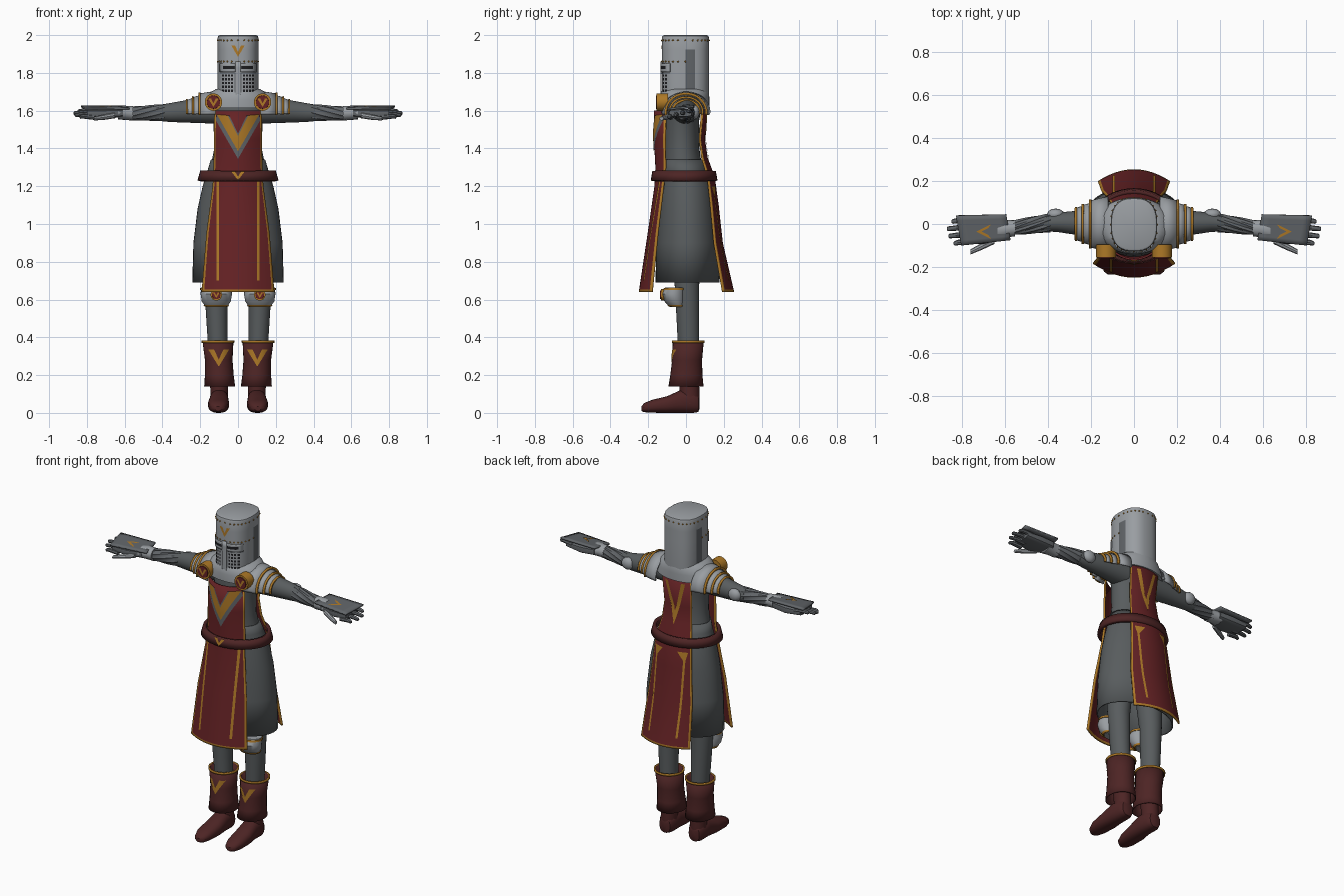
import bpy, bmesh
from math import sin, cos, tau, pi, radians
from mathutils import Vector

cube = bpy.data.objects.get("Cube")
if cube:
    bpy.data.objects.remove(cube)


def material(name, r, g, b):
    m = bpy.data.materials.new(name)
    m.use_nodes = True
    m.diffuse_color = (r, g, b, 1)
    m.node_tree.nodes["Principled BSDF"].inputs["Base Color"].default_value = (r, g, b, 1)
    return m


STEEL = material("light steel", .32, .34, .36)
PLATE = material("dark steel", .12, .13, .14)
MAIL = material("grey mail", .098, .108, .112)
RED = material("deep red cloth", .13, .016, .018)
LEATHER = material("brown leather", .075, .018, .018)
GOLD = material("gold trim", .42, .19, .02)
BLACK = material("black openings", .012, .012, .014)
made = []


def finish(name, bm, mats, s=1, thick=0):
    """Turn a bmesh into an object; s = -1 mirrors it across x."""
    for v in bm.verts:
        v.co.x *= s
    bmesh.ops.recalc_face_normals(bm, faces=bm.faces)
    me = bpy.data.meshes.new(name)
    bm.to_mesh(me)
    bm.free()
    for m in mats:
        me.materials.append(m)
    ob = bpy.data.objects.new(name, me)
    bpy.context.collection.objects.link(ob)
    if thick:
        mod = ob.modifiers.new("thickness", 'SOLIDIFY')
        mod.thickness = thick
        mod.offset = 0
    made.append(ob)
    return ob


def power(v, p):
    return (1 if v >= 0 else -1) * abs(v) ** (2 / p)


def loft(name, rings, mat, axis='z', n=28, p=2, s=1, arc=None, caps=True,
         thick=0, ripple=0, twist=0):
    """Skin rings (position, centre a, centre b, radius a, radius b) along an axis."""
    bm = bmesh.new()
    a0, a1 = arc or (0, tau)
    count = n + 1 if arc else n
    rows = []
    for k, (t, ca, cb, ra, rb) in enumerate(rings):
        row = []
        for i in range(count):
            ang = a0 + (a1 - a0) * i / n + twist * k
            f = 1 - ripple * (i % 2)
            a, b = ca + ra * f * power(cos(ang), p), cb + rb * f * power(sin(ang), p)
            row.append(bm.verts.new({'z': (a, b, t), 'x': (t, a, b), 'y': (a, t, b)}[axis]))
        rows.append(row)
    for r0, r1 in zip(rows, rows[1:]):
        for i in range(n):
            j = (i + 1) % count
            bm.faces.new((r0[i], r0[j], r1[j], r1[i]))
    if caps and not arc:
        bm.faces.new(rows[0])
        bm.faces.new(rows[-1])
    return finish(name, bm, [mat], s, thick)


def decal(name, quads, mat, proj, s=1, thick=0, cuts=6):
    """Thin patches: 2D quads split into a grid and projected onto a surface."""
    bm = bmesh.new()
    for q in quads:
        a, b, c, d = (Vector(v) for v in q)
        g = [[bm.verts.new(proj(*a.lerp(b, i / cuts).lerp(d.lerp(c, i / cuts), j / cuts)))
              for i in range(cuts + 1)] for j in range(cuts + 1)]
        for j in range(cuts):
            for i in range(cuts):
                bm.faces.new((g[j][i], g[j][i + 1], g[j + 1][i + 1], g[j + 1][i]))
    return finish(name, bm, [mat], s, thick)


def rect(x0, x1, z0, z1):
    return [(x0, z0), (x1, z0), (x1, z1), (x0, z1)]


def both(*quads):
    return [[(k * x, z) for x, z in q] for q in quads for k in (1, -1)]


def chevron(x, z0, h):
    """V of two slanted bars, half width and height h, tip at z0."""
    arm = [(0, z0), (x, z0 + h), (x * .45, z0 + h), (0, z0 + h * .42)]
    return [[(x0 + k * a, b) for a, b in arm] for k in (1, -1) for x0 in (0,)]


# Mail body, hollow skirt and legs
loft("mail_torso", [(1.22, 0, -.005, .165, .12), (1.3, 0, -.015, .145, .1), (1.4, 0, -.022, .126, .093),
                    (1.55, 0, -.022, .13, .092), (1.62, 0, -.015, .15, .1), (1.7, 0, 0, .09, .09)], MAIL)
loft("mail_skirt", [(.69, 0, .008, .238, .166), (.9, 0, .008, .232, .16), (1.08, 0, .006, .21, .148),
                    (1.2, 0, .003, .183, .136), (1.29, 0, -.006, .155, .112), (1.34, 0, -.016, .14, .098)],
     MAIL, n=40, caps=False, thick=.008)
loft("belt", [(1.228, 0, -.01, .205, .167), (1.28, 0, -.01, .19, .158)], LEATHER, n=40, caps=False, thick=.02)

# Tabard panels: rows of (z, half width, y at middle, y at edge)
FRONT = [(1.6, .122, -.165, -.105), (1.45, .124, -.165, -.11), (1.3, .126, -.157, -.108),
         (1.2, .132, -.162, -.12), (.95, .165, -.198, -.15), (.64, .19, -.245, -.18)]
BACK = [(1.66, .1, .115, .09), (1.45, .092, .095, .072), (1.35, .1, .11, .085), (1.25, .12, .147, .115),
        (1.1, .132, .168, .132), (.9, .15, .19, .15), (.64, .166, .25, .195)]


def panel_y(rows, x, z, u=None):
    """Half width and y of a panel at height z."""
    z = min(max(z, rows[-1][0]), rows[0][0])
    for r0, r1 in zip(rows, rows[1:]):
        if z >= r1[0]:
            t = (r0[0] - z) / (r0[0] - r1[0])
            w, ym, ye = (r0[k] + (r1[k] - r0[k]) * t for k in (1, 2, 3))
            u = x / w if u is None else u
            return u * w, ym + (ye - ym) * u * u


def panel(name, rows):
    bm = bmesh.new()
    us = [-1, -.93] + [k / 6 for k in range(-5, 6)] + [.93, 1]
    zs = sorted({r[0] for r in rows} | {rows[-1][0] + .012}, reverse=True)
    grid = []
    for z in zs:
        pts = [panel_y(rows, 0, z, u) for u in us]
        grid.append([bm.verts.new((x, y, z)) for x, y in pts])
    for j in range(len(zs) - 1):
        for i in range(len(us) - 1):
            f = bm.faces.new((grid[j][i], grid[j][i + 1], grid[j + 1][i + 1], grid[j + 1][i]))
            f.material_index = int(i in (0, len(us) - 2) or j == len(zs) - 2)
    finish(name, bm, [RED, GOLD], thick=.01)


panel("front_tabard", FRONT)
panel("back_tabard", BACK)


def on_front(x, z):
    return x, panel_y(FRONT, x, z)[1] - .009, z


def on_back(x, z):
    return x, panel_y(BACK, x, z)[1] + .009, z


decal("front_stripes", both(rect(.1, .114, .7, 1.23)), GOLD, on_front)
decal("chest_chevron", both([(0, 1.385), (.112, 1.58), (.055, 1.575), (0, 1.465)]), GOLD, on_front)
decal("chest_chevron_edge", both([(0, 1.345), (.118, 1.55), (.112, 1.58), (0, 1.385)],
                                 [(0, 1.465), (.055, 1.575), (.047, 1.575), (0, 1.48)]), PLATE, on_front)
decal("back_stripes", both(rect(.088, .1, .7, 1.2), [(.05, 1.2), (.11, 1.2), (.1, 1.15), (.088, 1.15)]),
      GOLD, on_back)
decal("back_chevron", both([(0, 1.34), (.068, 1.6), (.045, 1.6), (0, 1.42)]), GOLD, on_back)
decal("belt_chevron", chevron(.035, 1.232, .045), GOLD,
      lambda x, z: (x, -.191 + .2 * (z - 1.23), z))

# Helmet: flat-topped, dark seam down each side
HX, HY, HC, HP = .108, .125, -.003, 2.6
helm = loft("helmet", [(z, 0, HC, HX * f, HY * f) for z, f in
                       ((1.655, .97), (1.7, 1), (1.86, 1), (1.925, 1), (1.985, 1), (1.996, .97), (2.0, .9))],
            STEEL, n=40, p=HP)
helm.data.materials.append(PLATE)
for f in helm.data.polygons:
    c = f.center
    f.material_index = int(1.69 < c.z < 1.93 and 0 < c.y < .05)


def on_helm(x, z, off=.004):
    return x, HC - HY * (1 - min(abs(x / HX), 1) ** HP) ** (1 / HP) - off, z


decal("face_cross", [rect(-.014, .014, 1.66, 1.86)] + both(rect(.014, .095, 1.805, 1.85)), STEEL, on_helm, thick=.006)
decal("eye_slits", both(rect(.018, .092, 1.82, 1.836)), BLACK, lambda x, z: on_helm(x, z, .008))
decal("face_cross_edge", both(rect(.014, .019, 1.66, 1.8), rect(.019, .095, 1.797, 1.803)), PLATE, on_helm)
decal("breath_holes", both(*[rect(x, x + .009, z, z + .012) for x in (.027, .043, .059, .075)
                             for z in (1.68, 1.7, 1.72, 1.74, 1.76, 1.78)]), BLACK, on_helm, cuts=1)
decal("helmet_chevron", chevron(.035, 1.885, .06), GOLD, on_helm)
bm = bmesh.new()
for z, arcs in ((1.972, range(28)), (1.86, range(14, 29))):
    for i in arcs:
        a = tau * i / 28
        geo = bmesh.ops.create_icosphere(bm, subdivisions=1, radius=.005)
        bmesh.ops.translate(bm, verts=geo["verts"],
                            vec=(HX * power(cos(a), HP), HC + HY * power(sin(a), HP), z))
finish("helmet_rivets", bm, [GOLD])

# Shoulder mantle
loft("shoulder_mantle", [(1.615, 0, -.008, .185, .132), (1.66, 0, -.008, .175, .132), (1.695, 0, -.006, .15, .128),
                         (1.715, 0, -.003, .115, .118)], STEEL, n=36)

for s, side in ((1, "left_"), (-1, "right_")):
    def part(name, rings, mat, **kw):
        return loft(side + name, rings, mat, s=s, **kw)

    # Layered shoulder plates with gold rims
    for k, (x0, x1, r0, r1, top) in enumerate(((.12, .205, .125, .105, .105), (.195, .24, .095, .085, .085),
                                               (.235, .272, .082, .07, .07))):
        part(f"shoulder_plate_{k + 1}", [(x0, 0, 1.595, r0, top), (x1, 0, 1.592, r1, top - .01)], STEEL,
             axis='x', arc=(-.15, pi + .15), thick=.008)
        part(f"shoulder_rim_{k + 1}", [(x1 - .006, 0, 1.592, r1 + .003, top - .006),
                                       (x1 + .004, 0, 1.592, r1 + .003, top - .007)], GOLD,
             axis='x', arc=(-.15, pi + .15), thick=.012)

    # Round badges on shoulder and knee
    for name, x, z, r, y in (("shoulder_badge", .13, 1.645, .046, -.155), ("knee_badge", .115, .625, .03, -.133)):
        part(name + "_rim", [(y + .06, x, z, r, r), (y, x, z, r, r)], GOLD, axis='y')
        part(name, [(y + .01, x, z, r * .8, r * .8), (y - .005, x, z, r * .75, r * .75)], RED, axis='y')
        decal(side + name + "_chevron", chevron(r * .62, z - r * .55, r), GOLD,
              lambda u, w: (x + u, y - .008, w), s=s)

    # Arm
    part("upper_arm", [(.08, -.005, 1.6, .075, .07), (.25, .005, 1.598, .058, .062), (.36, .008, 1.59, .045, .05),
                       (.42, .004, 1.588, .038, .042)], MAIL, axis='x')
    part("forearm", [(.39 + .038 * k, .006 - .005 * k, 1.59 - .001 * k, .045 - .002 * k, .046 - .002 * k)
                     for k in range(6)], PLATE, axis='x', n=20, ripple=.14, twist=.22)
    part("elbow_cap", [(.365 + .04 * cos(t * pi / 6), .045, 1.592, .026 * sin(t * pi / 6) + .001,
                        .037 * sin(t * pi / 6) + .001) for t in range(7)], STEEL, axis='x', n=16)
    part("cuff", [(.555, -.02, 1.586, .038, .038), (.59, -.021, 1.588, .04, .038), (.635, -.024, 1.588, .054, .034)],
         STEEL, axis='x', n=16)

    # Gauntlet with back plate, fingers and thumb
    part("hand", [(.61, -.02, 1.588, .05, .023), (.7, -.027, 1.584, .066, .025), (.8, -.03, 1.587, .06, .018)],
         PLATE, axis='x', n=16, p=4)
    decal(side + "hand_plate", [[(.595, .045), (.83, .04), (.805, -.1), (.575, -.075)]], PLATE,
          lambda x, y: (x, y, 1.618 + .1 * y), s=s, thick=.01)
    decal(side + "hand_chevron", [[(.735, -.035), (.665, .0), (.68, -.02), (.71, -.035)],
                                  [(.735, -.035), (.665, -.07), (.68, -.05), (.71, -.035)]], GOLD,
          lambda x, y: (x, y, 1.627 + .1 * y), s=s)
    for k, tip in enumerate((.85, .872, .865, .84)):
        y = .02 - .034 * k
        z = 1.6 - .01 * k
        part(f"finger_{k + 1}", [(.76, y, z - .006, .014, .013), (.82, y - .004, z, .013, .012),
                                 (tip - .006, y - .008, z - .003, .011, .01), (tip, y - .008, z - .003, .006, .005)],
             PLATE, axis='x', n=8)
    part("thumb", [(.65, -.075, 1.575, .018, .015), (.71, -.105, 1.565, .016, .014), (.762, -.13, 1.558, .012, .01)],
         STEEL, axis='x', n=8)

    # Leg and knee guard
    part("leg", [(.3, .105, .015, .05, .055), (.5, .112, .01, .056, .06), (.68, .116, .005, .063, .065),
                 (1.0, .1, 0, .085, .085)], MAIL)
    part("knee_guard", [(.56, .115, -.045, .055, .04), (.59, .115, -.058, .077, .056), (.63, .115, -.065, .083, .064),
                        (.665, .115, -.055, .08, .055)], STEEL)
    part("knee_lower_rim", [(.562, .115, -.046, .062, .045), (.572, .115, -.05, .068, .05)], GOLD)
    part("knee_upper_rim", [(.65, .115, -.058, .085, .062), (.66, .115, -.057, .085, .06)], GOLD)

    # Boot with flared cuff
    part("boot_cuff", [(.14, .097, 0, .079, .09), (.2, .099, .002, .073, .082), (.28, .102, .006, .07, .076),
                       (.38, .106, .012, .079, .079)], LEATHER, caps=False, thick=.006)
    part("boot_cuff_trim", [(.371, .106, .012, .082, .082), (.383, .106, .012, .083, .083)], GOLD,
         caps=False, thick=.008)
    decal(side + "boot_chevron", chevron(.055, .245, .09), GOLD,
          lambda u, z: (.102 + u, .005 - .079 * (1 - (u / .075) ** 2) ** .5 - .003, z), s=s)
    part("boot_ankle", [(.05, .1, .02, .05, .05), (.1, .1, .02, .046, .052), (.24, .1, .01, .05, .055)], LEATHER)
    part("boot_foot", [(-.236, .105, .024, .015, .012), (-.222, .105, .03, .035, .024), (-.18, .105, .037, .05, .034),
                       (-.1, .103, .046, .056, .044), (-.03, .1, .062, .05, .06), (.04, .1, .06, .05, .058),
                       (.065, .1, .052, .036, .045), (.072, .1, .05, .015, .025)], LEATHER, axis='y', p=2.4)

# Drop the feet onto the ground
for ob in made:
    if ob.name.endswith("boot_foot"):
        low = min(v.co.z for v in ob.data.vertices)
        for v in ob.data.vertices:
            v.co.z = max(v.co.z - low, 0)

# Smooth shading with sharp edges kept
bpy.ops.object.select_all(action='DESELECT')
for ob in made:
    ob.select_set(True)
bpy.context.view_layer.objects.active = made[0]
bpy.ops.object.shade_smooth_by_angle(angle=radians(35))
